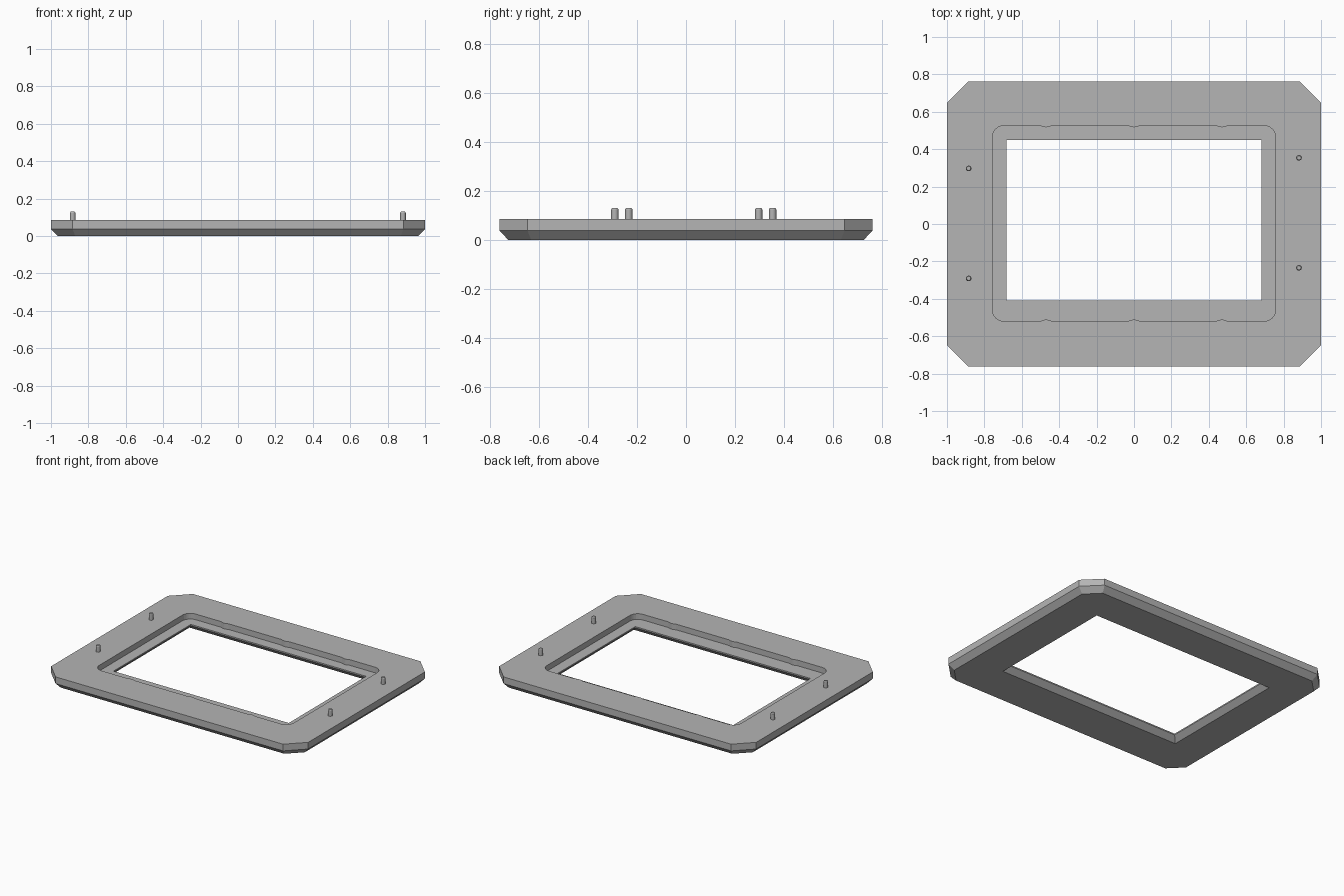
import bpy, bmesh, math

cube = bpy.data.objects.get("Cube")
if cube:
    bpy.data.objects.remove(cube, do_unlink=True)

TOP, SHOULDER, LEDGE, LIP = 0.085, 0.038, 0.045, 0.036

grey = bpy.data.materials.new("plain grey")
grey.use_nodes = True
grey.diffuse_color = (0.46, 0.46, 0.46, 1)
grey.node_tree.nodes["Principled BSDF"].inputs["Base Color"].default_value = grey.diffuse_color


def finish(bm, name):
    bmesh.ops.recalc_face_normals(bm, faces=bm.faces)
    mesh = bpy.data.meshes.new(name)
    bm.to_mesh(mesh)
    bm.free()
    mesh.materials.append(grey)
    ob = bpy.data.objects.new(name, mesh)
    bpy.context.collection.objects.link(ob)
    return ob


def octagon(inset):
    """Rectangle with cut corners, moved inward evenly by inset."""
    x, y = 1 - inset, 0.763 - inset
    c = 0.115 - inset * (2 - math.sqrt(2))
    return [(x, c - y), (x, y - c), (x - c, y), (c - x, y),
            (-x, y - c), (-x, c - y), (c - x, -y), (x - c, -y)]


def opening(grow):
    x, lo, hi = 0.682 + grow, -0.41 - grow, 0.45 + grow
    return [(x, lo), (x, hi), (-x, hi), (-x, lo)]


def recess():
    """Rounded rectangle with three shallow bumps on each long side."""
    x, y, mid, r, steps = 0.757, 0.522, 0.003, 0.06, 6
    pts = []

    def corner(sx, sy, start):
        for i in range(steps + 1):
            a = start + i * math.pi / 2 / steps
            pts.append((sx * (x - r) + r * math.cos(a),
                        mid + sy * (y - r) + r * math.sin(a)))

    def bumps(side):
        for cx in (0.47, 0, -0.47):
            for i in range(-3, 4):
                dip = 0.008 * math.cos(i * math.pi / 6)
                pts.append((side * (cx - i * -0.01 * -1), mid + side * (y - dip)))

    corner(1, 1, 0)
    bumps(1)
    corner(-1, 1, math.pi / 2)
    corner(-1, -1, math.pi)
    bumps(-1)
    corner(1, -1, 1.5 * math.pi)
    return pts


# Frame: closed rings joined by walls and flat caps
bm = bmesh.new()


def ring(points, z):
    verts = [bm.verts.new((x, y, z)) for x, y in points]
    edges = [bm.edges.new((v, verts[i - 1])) for i, v in enumerate(verts)]
    return verts, edges


def wall(a, b):
    for i in range(len(a[0])):
        bm.faces.new((a[0][i - 1], a[0][i], b[0][i], b[0][i - 1]))


def cap(a, b):
    bmesh.ops.triangle_fill(bm, edges=a[1] + b[1], use_beauty=True)


outer_top = ring(octagon(0), TOP)
outer_mid = ring(octagon(0), SHOULDER)
outer_base = ring(octagon(0.036), 0)
recess_top = ring(recess(), TOP)
recess_floor = ring(recess(), LEDGE)
open_top = ring(opening(0), LEDGE)
open_lip = ring(opening(0), LIP)
open_base = ring(opening(0.035), 0)

for upper, lower in ((outer_top, outer_mid), (outer_mid, outer_base),
                     (recess_top, recess_floor),
                     (open_top, open_lip), (open_lip, open_base)):
    wall(upper, lower)
cap(outer_top, recess_top)
cap(recess_floor, open_top)
cap(outer_base, open_base)
finish(bm, "frame")


# Locating pins with a slightly chamfered tip
def pin(name, x, y):
    bm = bmesh.new()
    for r1, r2, z0, z1 in ((0.015, 0.015, TOP - 0.01, 0.124),
                           (0.015, 0.011, 0.124, 0.13)):
        geo = bmesh.ops.create_cone(bm, cap_ends=True, segments=20,
                                    radius1=r1, radius2=r2, depth=z1 - z0)
        bmesh.ops.translate(bm, verts=geo["verts"], vec=(x, y, (z0 + z1) / 2))
    ob = finish(bm, name)
    bpy.ops.object.select_all(action="DESELECT")
    ob.select_set(True)
    bpy.context.view_layer.objects.active = ob
    bpy.ops.object.shade_smooth_by_angle(angle=math.radians(30))


for side, x, shift in (("right", -0.884, 0.003), ("left", 0.882, 0.06)):
    for end, y in (("front", -0.294), ("back", 0.294)):
        pin(f"{side}_{end}_pin", x, y + shift)
